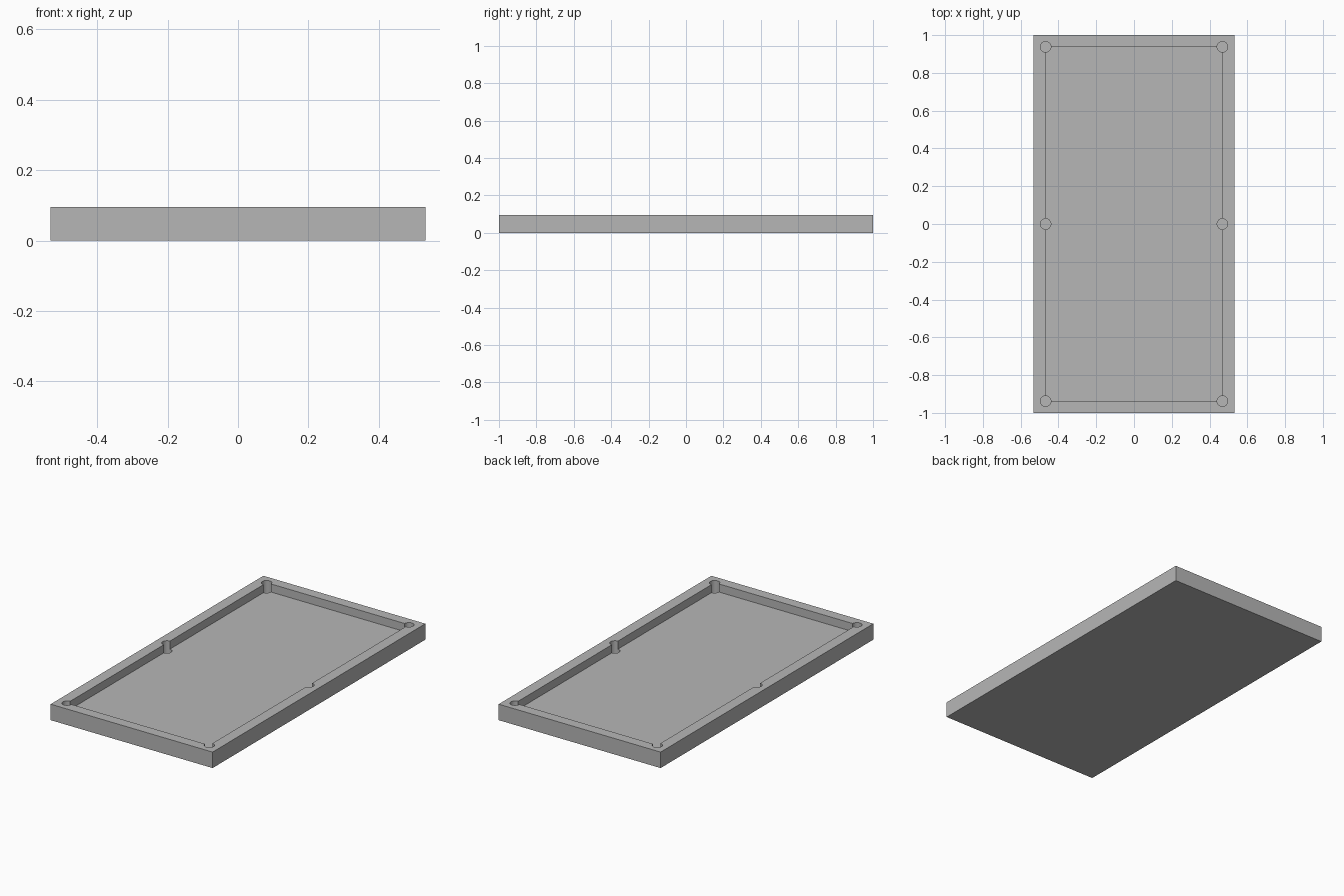
import bpy
from math import radians

# Remove the default cube
if "Cube" in bpy.data.objects:
    bpy.data.objects.remove(bpy.data.objects["Cube"], do_unlink=True)

HALF_X, HALF_Y, HEIGHT = 0.533, 1.0, 0.095   # outer slab
IN_X, IN_Y, FLOOR = 0.468, 0.938, 0.047      # sunken bed
POCKET_R, POCKET_FLOOR = 0.028, 0.02         # round pockets

grey = bpy.data.materials.new("mid_grey")
grey.use_nodes = True
colour = (0.47, 0.47, 0.47, 1)
grey.diffuse_color = colour
grey.node_tree.nodes["Principled BSDF"].inputs["Base Color"].default_value = colour


def box(name, hx, hy, z0, z1):
    bpy.ops.mesh.primitive_cube_add(size=1, location=(0, 0, (z0 + z1) / 2))
    ob = bpy.context.object
    ob.name = name
    ob.scale = (2 * hx, 2 * hy, z1 - z0)
    bpy.ops.object.transform_apply(location=True, rotation=True, scale=True)
    ob.data.materials.append(grey)
    return ob


def pocket(x, y):
    top = HEIGHT + 0.1
    bpy.ops.mesh.primitive_cylinder_add(
        vertices=32, radius=POCKET_R, depth=top - POCKET_FLOOR,
        location=(x, y, (top + POCKET_FLOOR) / 2))
    ob = bpy.context.object
    ob.name = "pocket_cutter"
    ob.data.materials.append(grey)
    return ob


def cut(target, cutter):
    cutter.hide_render = True
    mod = target.modifiers.new("cut", 'BOOLEAN')
    mod.operation = 'DIFFERENCE'
    mod.solver = 'EXACT'
    mod.object = cutter
    bpy.ops.object.select_all(action='DESELECT')
    bpy.context.view_layer.objects.active = target
    target.select_set(True)
    bpy.ops.object.modifier_apply(modifier=mod.name)
    bpy.data.objects.remove(cutter, do_unlink=True)


# Shallow tray with a raised rim
tray = box("tray", HALF_X, HALF_Y, 0, HEIGHT)
cut(tray, box("bed_cutter", IN_X, IN_Y, FLOOR, HEIGHT + 0.1))

# Pockets at the four corners and the middle of each long side
for x in (-IN_X, IN_X):
    for y in (-IN_Y, 0, IN_Y):
        cut(tray, pocket(x, y))

# Smooth pocket walls, crisp edges
bpy.ops.object.shade_smooth_by_angle(angle=radians(30))
